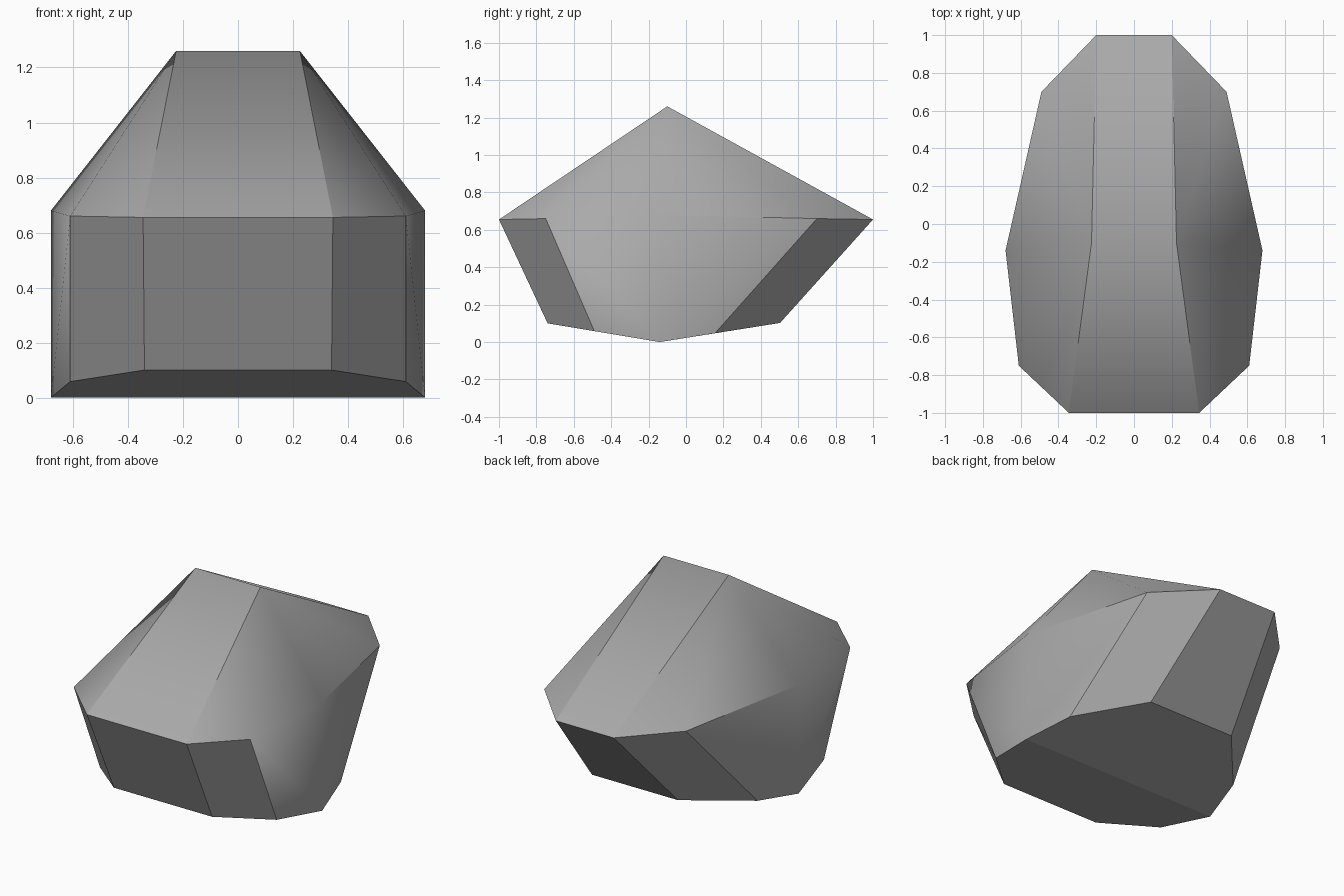
import bpy, bmesh

if "Cube" in bpy.data.objects:
    bpy.data.objects.remove(bpy.data.objects["Cube"])

# Corner points of the right half (mirrored for the left)
P = {
    "ridge": (0.225, -0.10, 1.26),
    "front": (0.345, -1.00, 0.655), "front_side": (0.61, -0.75, 0.66),
    "wide": (0.68, -0.14, 0.68),
    "back_side": (0.49, 0.70, 0.66), "back": (0.20, 1.00, 0.655),
    "low_front": (0.34, -0.74, 0.10), "low_front_side": (0.61, -0.49, 0.058),
    "low_wide": (0.68, -0.14, 0.0),
    "low_back_side": (0.603, 0.155, 0.047), "low_back": (0.297, 0.503, 0.102),
}

bm = bmesh.new()
group = bm.faces.layers.int.new("group")
R = {k: bm.verts.new(p) for k, p in P.items()}
L = {k: bm.verts.new((-p[0], p[1], p[2])) for k, p in P.items()}


def add(verts, g):
    f = bm.faces.new(verts)
    f[group] = g
    f.smooth = True


# Flanks: each entry is a smoothing group and its faces
flank = [
    (1, "ridge front front_side"), (1, "ridge front_side wide"),
    (1, "ridge wide back_side"), (1, "ridge back_side back"),
    (2, "front_side low_wide wide"), (2, "front_side low_front_side low_wide"),
    (2, "wide low_wide back_side"), (2, "low_wide low_back_side back_side"),
    (3, "front low_front low_front_side front_side"),
    (4, "back_side low_back_side low_back back"),
]
for g, names in flank:
    add([R[n] for n in names.split()], g)
    add([L[n] for n in reversed(names.split())], g)

# Central strips and underside, running across both halves
for g, names in [
        (5, "front ridge"), (5, "ridge back"), (6, "low_front front"), (7, "back low_back"),
        (8, "low_wide low_front_side low_front"), (9, "low_back low_back_side low_wide")]:
    n = names.split()
    add([L[k] for k in n][::-1] + [R[k] for k in n], g)

bmesh.ops.recalc_face_normals(bm, faces=bm.faces)

# Sharp creases between groups, softened along the front flank
soft = [{s["wide"], s["front_side"]} for s in (R, L)]
for e in bm.edges:
    e.smooth = len({f[group] for f in e.link_faces}) == 1 or set(e.verts) in soft

bm.faces.layers.int.remove(group)
mesh = bpy.data.meshes.new("rock")
bm.to_mesh(mesh)
bm.free()
rock = bpy.data.objects.new("rock", mesh)
bpy.context.collection.objects.link(rock)

stone = bpy.data.materials.new("stone grey")
stone.diffuse_color = (0.4, 0.4, 0.4, 1)
stone.use_nodes = True
stone.node_tree.nodes["Principled BSDF"].inputs["Base Color"].default_value = stone.diffuse_color
mesh.materials.append(stone)
